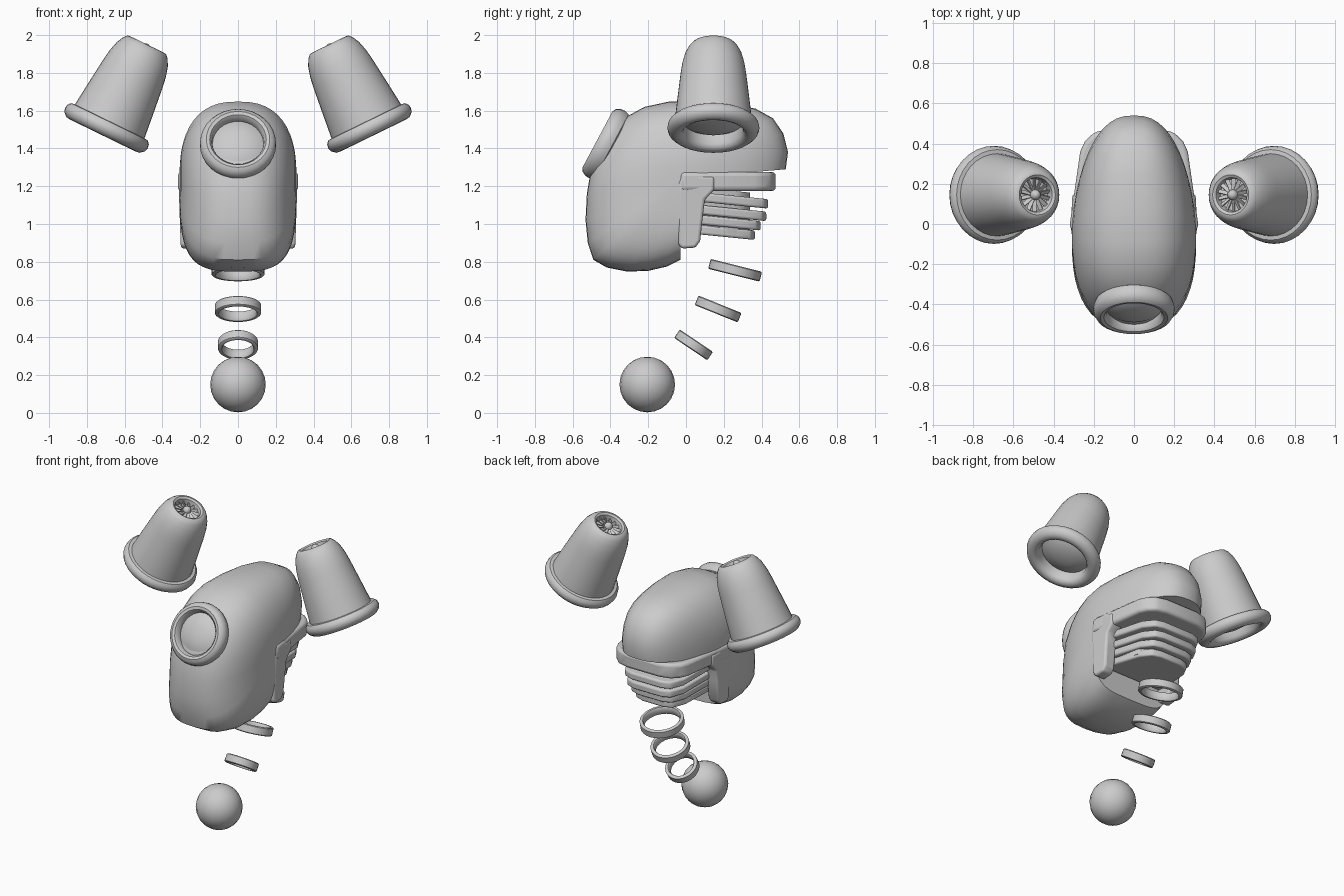
import bpy, bmesh, math
from mathutils import Vector, Matrix

if "Cube" in bpy.data.objects:
    bpy.data.objects.remove(bpy.data.objects["Cube"])


def finish(bm, name, mat=None, bevel=0, angle=40):
    bmesh.ops.remove_doubles(bm, verts=bm.verts, dist=1e-5)
    bmesh.ops.recalc_face_normals(bm, faces=bm.faces)
    if mat:
        bm.transform(mat)
    me = bpy.data.meshes.new(name)
    bm.to_mesh(me)
    bm.free()
    ob = bpy.data.objects.new(name, me)
    bpy.context.collection.objects.link(ob)
    if bevel:
        m = ob.modifiers.new("bevel", 'BEVEL')
        m.width, m.segments = bevel, 3
    bpy.ops.object.select_all(action='DESELECT')
    bpy.context.view_layer.objects.active = ob
    ob.select_set(True)
    bpy.ops.object.shade_smooth_by_angle(angle=math.radians(angle))
    return ob


def frame(loc, axis):
    return Matrix.Translation(loc) @ Vector(axis).to_track_quat('Z', 'Y').to_matrix().to_4x4()


def lathe(name, prof, mat, segs=32, closed=False):
    bm = bmesh.new()
    rings = [[bm.verts.new((r * math.cos(2 * math.pi * k / segs), r * math.sin(2 * math.pi * k / segs), h))
              for k in range(segs)] for r, h in prof]
    pairs = list(zip(rings, rings[1:])) + ([(rings[-1], rings[0])] if closed else [])
    for a, b in pairs:
        for k in range(segs):
            j = (k + 1) % segs
            bm.faces.new((a[k], a[j], b[j], b[k]))
    return finish(bm, name, mat)


def slab(name, half, z0, z1, tilt, bevel):
    # plan outline (right half) mirrored and extruded; z shifts with y by tilt
    pts = half + [(-x, y) for x, y in reversed(half)]
    bm = bmesh.new()
    lo = [bm.verts.new((x, y, z0 + tilt * y)) for x, y in pts]
    hi = [bm.verts.new((x, y, z1 + tilt * y)) for x, y in pts]
    bm.faces.new(lo)
    bm.faces.new(hi)
    for k in range(len(pts)):
        j = (k + 1) % len(pts)
        bm.faces.new((lo[k], lo[j], hi[j], hi[k]))
    return finish(bm, name, None, bevel, 60)


# Hooded body shell: superellipse sections fanned around the inner corner
corner = Vector((-0.03, 1.24))
outline = [(-.03, .81), (-.1, .775), (-.2, .752), (-.31, .748), (-.42, .77), (-.49, .81), (-.52, .9),
           (-.532, 1.02), (-.525, 1.16), (-.50, 1.31), (-.43, 1.45), (-.33, 1.56), (-.22, 1.62),
           (-.09, 1.648), (.08, 1.648), (.25, 1.635), (.37, 1.61), (.46, 1.56), (.515, 1.48),
           (.54, 1.38), (.528, 1.29)]
bm = bmesh.new()
rows, N = [], 24
for i, o in enumerate(outline):
    n = 2.5 + 1.7 * max(0, 1 - i / 7)
    row = []
    for k in range(N + 1):
        t = math.pi * (k / N - 0.5)
        r = max(0, math.cos(t)) ** (2 / n) if 0 < k < N else 0
        s = math.copysign(abs(math.sin(t)) ** (2 / n), t)
        p = corner + (Vector(o) - corner) * r
        row.append(bm.verts.new((s * (.31 - .1 * max(0, p.x)), p.x, p.y)))
    rows.append(row)
for a, b in zip(rows, rows[1:]):
    for k in range(N):
        bm.faces.new((a[k], a[k + 1], b[k + 1], b[k]))
bm.faces.new(rows[0])
bm.faces.new(rows[-1])
finish(bm, "body_shell")

# Eye: rimmed disc with recessed lens
lathe("eye", [(0, .022), (.05, .019), (.1, .008), (.135, -.012), (.138, .018), (.15, .034), (.168, .038),
              (.187, .028), (.2, .005), (.202, -.02), (.195, -.045), (.17, -.06), (0, -.06)],
      frame((0, -.435, 1.43), (0, -.88, .47)), 32)

# Jaw band wrapping the back, with cheek legs at each side
slab("jaw_band", [(.318, -.03), (.318, .01), (.268, .36), (.245, .41), (.2, .455), (.12, .475)],
     1.175, 1.275, .0, .02)
for side in (1, -1):
    bm = bmesh.new()
    leg = [(-.04, .89), (-.02, .87), (.05, .875), (.075, .91), (.09, 1.05), (.1, 1.13), (.15, 1.18),
           (.15, 1.25), (-.02, 1.26), (-.04, 1.22)]
    a = [bm.verts.new((side * .22, y, z)) for y, z in leg]
    b = [bm.verts.new((side * (.303 + .013 * (z - .87) / .39 - .06 * max(0, y)), y, z)) for y, z in leg]
    bm.faces.new(a)
    bm.faces.new(b)
    for k in range(len(leg)):
        j = (k + 1) % len(leg)
        bm.faces.new((a[k], a[j], b[j], b[k]))
    finish(bm, "cheek_leg", None, .015, 60)

# Grille core and four stacked ribs, shrinking downward
slab("grille_core", [(.21, -.03), (.19, .26), (.12, .34)], .97, 1.2, -.1, 0)
for i, (z, back, w) in enumerate([(1.15, .435, .255), (1.083, .425, .245), (1.03, .395, .235), (.977, .365, .22)]):
    slab("grille_rib", [(w, -.02), (w, .06), (w - .035, back - .1), (w - .08, back - .02), (w - .14, back)],
         z - .025, z + .025, -.1, .012)

# Tail: three loose bands and a ball
for y, z, r, deg in [(.26, .755, .14, 14), (.17, .55, .123, 22), (.04, .36, .106, 34)]:
    a = math.radians(deg)
    lathe("tail_ring", [(r, -.022), (r, .022), (r - .006, .027), (r - .02, .027), (r - .025, .02),
                        (r - .025, -.02), (r - .02, -.027), (r - .006, -.027)],
          frame((0, y, z), (0, math.sin(a), math.cos(a))), 32, True)
bm = bmesh.new()
bmesh.ops.create_uvsphere(bm, u_segments=20, v_segments=12, radius=.147)
finish(bm, "tail_ball", Matrix.Translation((0, -.205, .15)))

# Floating pods: flared cup, rolled rim, recessed lens below and fan on top
pod = [(0, -.005), (.06, 0), (.11, .012), (.155, .035), (.158, -.015), (.17, -.035), (.19, -.043), (.215, -.04),
       (.236, -.022), (.244, 0), (.24, .022), (.225, .038), (.205, .04), (.203, .06), (.19, .18), (.174, .32),
       (.165, .38), (.15, .435), (.132, .47), (.115, .49), (.1, .493), (.086, .485), (.08, .445), (0, .445)]
tilt = math.radians(26)
for side in (1, -1):
    m = frame((side * .697, .145, 1.507), (-side * math.sin(tilt), 0, math.cos(tilt)))
    lathe("pod", pod, m)
    bm = bmesh.new()
    for k in range(14):
        mb = (Matrix.Rotation(2 * math.pi * k / 14, 4, 'Z') @ Matrix.Translation((.052, 0, .462))
              @ Matrix.Rotation(.6, 4, 'X') @ Matrix.Diagonal((.06, .02, .005, 1)))
        bmesh.ops.create_cube(bm, size=1, matrix=mb)
    finish(bm, "fan_blades", m)
    lathe("fan_hub", [(.026, .44), (.026, .475), (.02, .489), (.01, .496), (0, .498)], m, 16)
